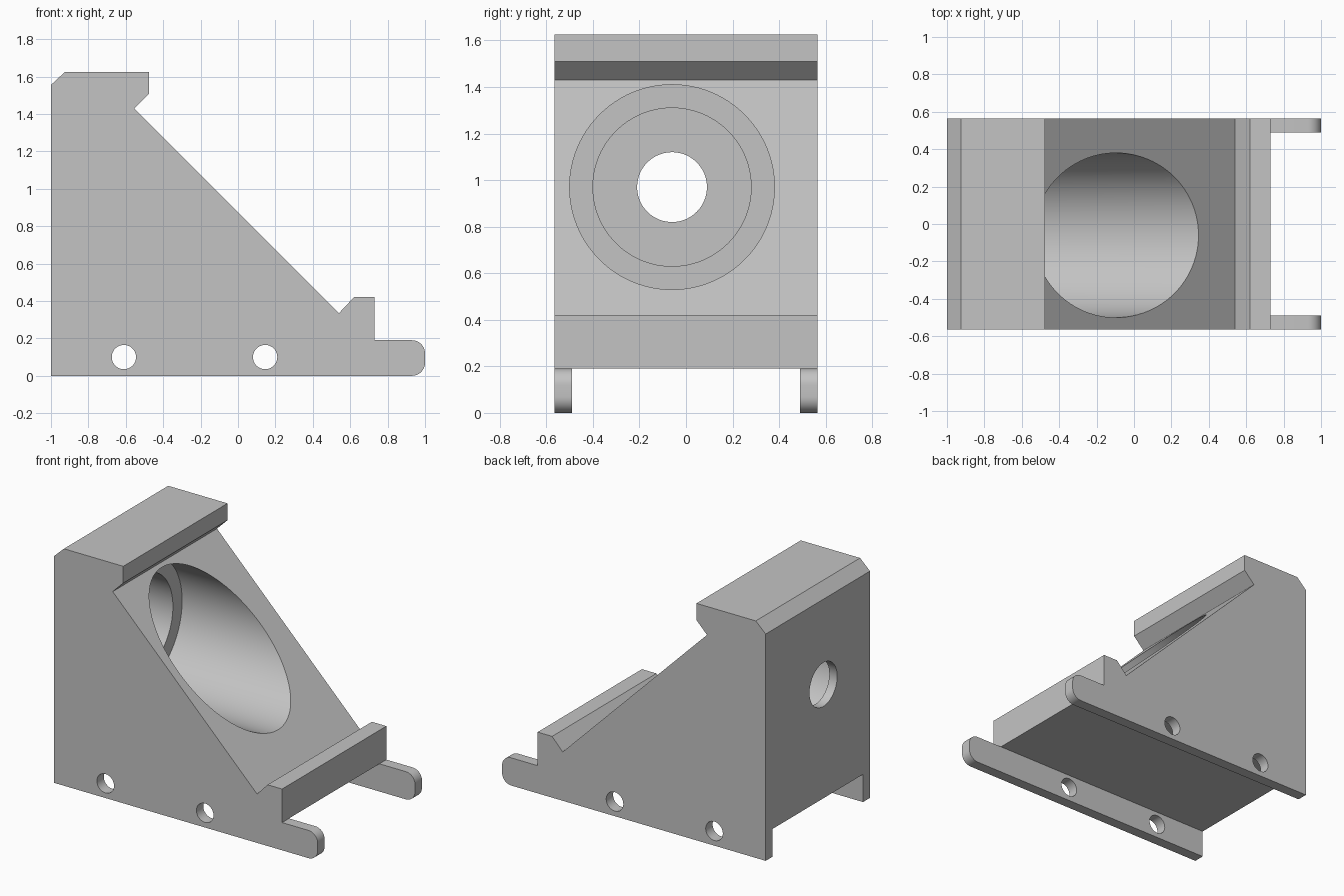
import bpy, bmesh, math
from mathutils import Vector

HALF = 0.565      # half width of the bracket
INNER = 0.49      # inner face of the side rails
RAIL = 0.19       # rail height
BORE_Y, BORE_Z = -0.06, 0.97

cube = bpy.data.objects.get("Cube")
if cube:
    bpy.data.objects.remove(cube, do_unlink=True)

grey = bpy.data.materials.new("plain grey")
grey.use_nodes = True
colour = (0.55, 0.55, 0.55, 1)
grey.diffuse_color = colour
grey.node_tree.nodes["Principled BSDF"].inputs["Base Color"].default_value = colour


def finish(name, bm):
    bmesh.ops.recalc_face_normals(bm, faces=bm.faces)
    mesh = bpy.data.meshes.new(name)
    bm.to_mesh(mesh)
    bm.free()
    mesh.materials.append(grey)
    obj = bpy.data.objects.new(name, mesh)
    bpy.context.collection.objects.link(obj)
    return obj


def extrude_side(name, profile, half):
    """Extrude an x-z outline across the width."""
    bm = bmesh.new()
    face = bm.faces.new([bm.verts.new((x, -half, z)) for x, z in profile])
    out = bmesh.ops.extrude_face_region(bm, geom=[face])
    verts = [v for v in out["geom"] if isinstance(v, bmesh.types.BMVert)]
    bmesh.ops.translate(bm, verts=verts, vec=(0, 2 * half, 0))
    return finish(name, bm)


def lathe_x(name, steps, y, z, sides):
    """Stepped cylinder along x from (x, radius) pairs."""
    bm = bmesh.new()
    rings = []
    for x, r in steps:
        angles = [2 * math.pi * i / sides for i in range(sides)]
        rings.append([bm.verts.new((x, y + r * math.cos(a), z + r * math.sin(a)))
                      for a in angles])
    for a, b in zip(rings, rings[1:]):
        for i in range(sides):
            j = (i + 1) % sides
            bm.faces.new((a[i], a[j], b[j], b[i]))
    bm.faces.new(rings[0])
    bm.faces.new(rings[-1])
    return finish(name, bm)


def corner(cx, cz, r, start, steps=10):
    """Quarter-round points, counter-clockwise."""
    return [(cx + r * math.cos(start + math.pi / 2 * i / steps),
             cz + r * math.sin(start + math.pi / 2 * i / steps))
            for i in range(steps + 1)]


# Wedge body with clamping lips and rounded rail toes
outline = [(-1, 0)]
outline += corner(0.93, 0.07, 0.07, -math.pi / 2)
outline += corner(0.93, RAIL - 0.07, 0.07, 0)
outline += [(0.73, RAIL), (0.73, 0.42), (0.62, 0.42), (0.54, 0.335),
            (-0.555, 1.43), (-0.475, 1.51), (-0.475, 1.625),
            (-0.925, 1.625), (-1, 1.555)]
body = extrude_side("wedge_bracket", outline, HALF)

# Channel between the rails, open beyond the lower lip
channel = extrude_side("channel_cutter",
                       [(-1.2, -0.1), (1.2, -0.1), (1.2, 0.3), (0.73, 0.3),
                        (0.73, RAIL), (-1.2, RAIL)], INNER)

# Counterbored main opening
bore = lathe_x("bore_cutter",
               [(-1.2, 0.15), (-0.94, 0.15), (-0.94, 0.34),
                (-0.69, 0.34), (-0.69, 0.44), (0.6, 0.44)],
               BORE_Y, BORE_Z, 96)
cutters = [channel, bore]

# Mounting holes through both rails
for x in (-0.61, 0.145, 0.825):
    bm = bmesh.new()
    bmesh.ops.create_cone(bm, cap_ends=True, segments=40, radius1=0.065,
                          radius2=0.065, depth=1.6)
    for v in bm.verts:
        v.co = Vector((v.co.x + x, v.co.z, v.co.y + 0.1))
    cutters.append(finish("rail_hole_cutter", bm))

for cutter in cutters:
    cutter.hide_render = True
    cutter.hide_set(True)
    mod = body.modifiers.new(cutter.name, 'BOOLEAN')
    mod.operation = 'DIFFERENCE'
    mod.solver = 'EXACT'
    mod.object = cutter

# Bake the cuts and remove the cutters
bpy.context.view_layer.update()
baked = bpy.data.meshes.new_from_object(
    body.evaluated_get(bpy.context.evaluated_depsgraph_get()))
body.modifiers.clear()
body.data = baked
for cutter in cutters:
    bpy.data.objects.remove(cutter, do_unlink=True)

bpy.ops.object.select_all(action='DESELECT')
body.select_set(True)
bpy.context.view_layer.objects.active = body
bpy.ops.object.shade_smooth_by_angle(angle=math.radians(30))
